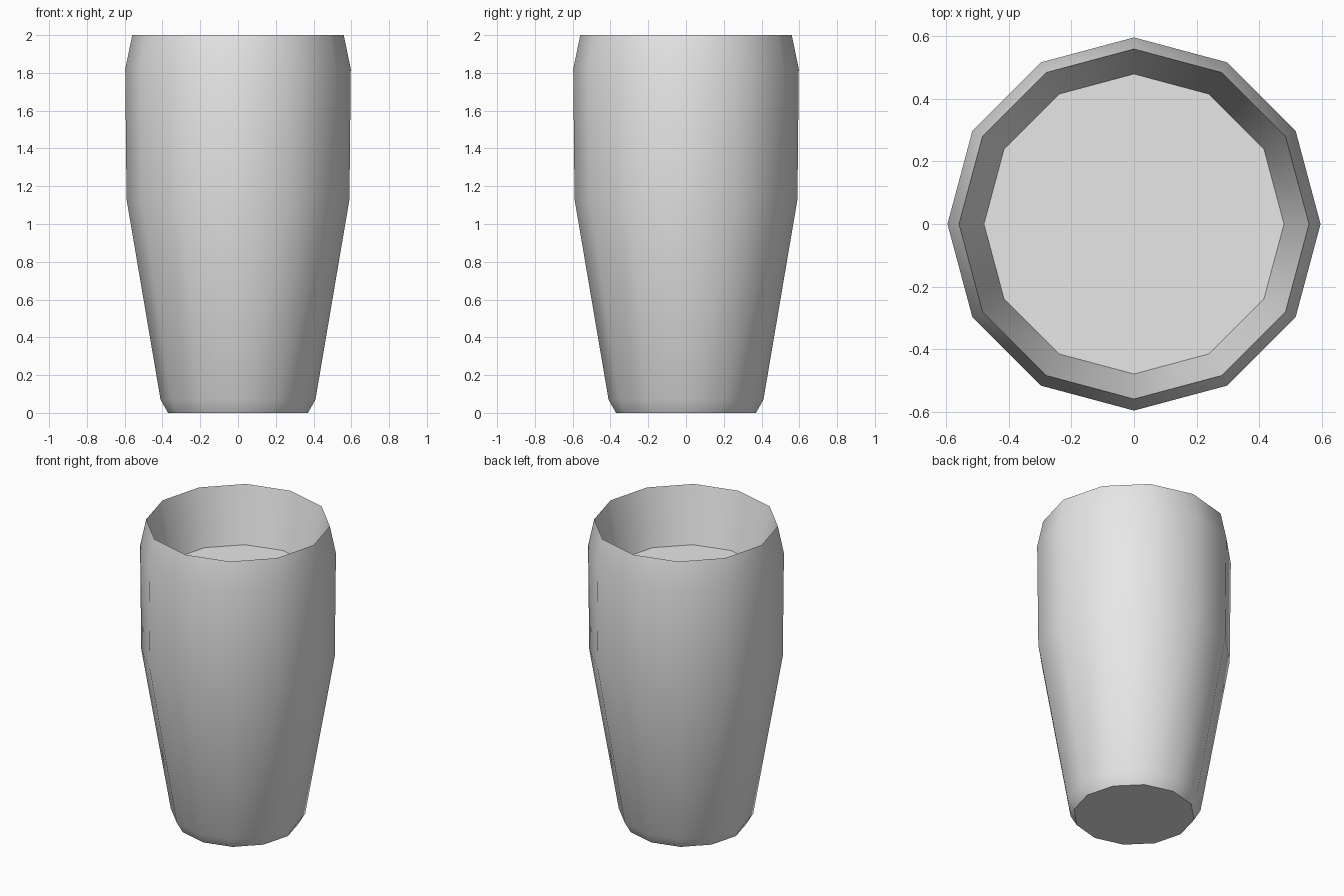
import bpy
import bmesh
from math import cos, sin, pi, radians

cube = bpy.data.objects.get("Cube")
if cube:
    bpy.data.objects.remove(cube, do_unlink=True)

SIDES = 12

# Material
grey = bpy.data.materials.new("light grey")
grey.use_nodes = True
colour = (0.8, 0.8, 0.8, 1.0)
grey.diffuse_color = colour
grey.node_tree.nodes["Principled BSDF"].inputs["Base Color"].default_value = colour

# Profile (radius, height): base, chamfer, flare, shoulder, rim, inner floor
profile = [(0.37, 0), (0.41, 0.07), (0.59, 1.13), (0.597, 1.82),
           (0.56, 2.0), (0.48, 1.63)]

bm = bmesh.new()
rings = [[bm.verts.new((r * cos(2 * pi * i / SIDES), r * sin(2 * pi * i / SIDES), z))
          for i in range(SIDES)] for r, z in profile]

# Outer wall and inner wall
for low, high in zip(rings, rings[1:]):
    for i in range(SIDES):
        j = (i + 1) % SIDES
        bm.faces.new((low[i], low[j], high[j], high[i]))

# Underside and inner floor
bm.faces.new(rings[0][::-1])
bm.faces.new(rings[-1])
bmesh.ops.recalc_face_normals(bm, faces=bm.faces)

mesh = bpy.data.meshes.new("cup")
bm.to_mesh(mesh)
bm.free()
mesh.materials.append(grey)
cup = bpy.data.objects.new("cup", mesh)
bpy.context.collection.objects.link(cup)

# Smooth walls with crisp rim, base and floor edges
bpy.ops.object.select_all(action="DESELECT")
cup.select_set(True)
bpy.context.view_layer.objects.active = cup
bpy.ops.object.shade_smooth_by_angle(angle=radians(40))
